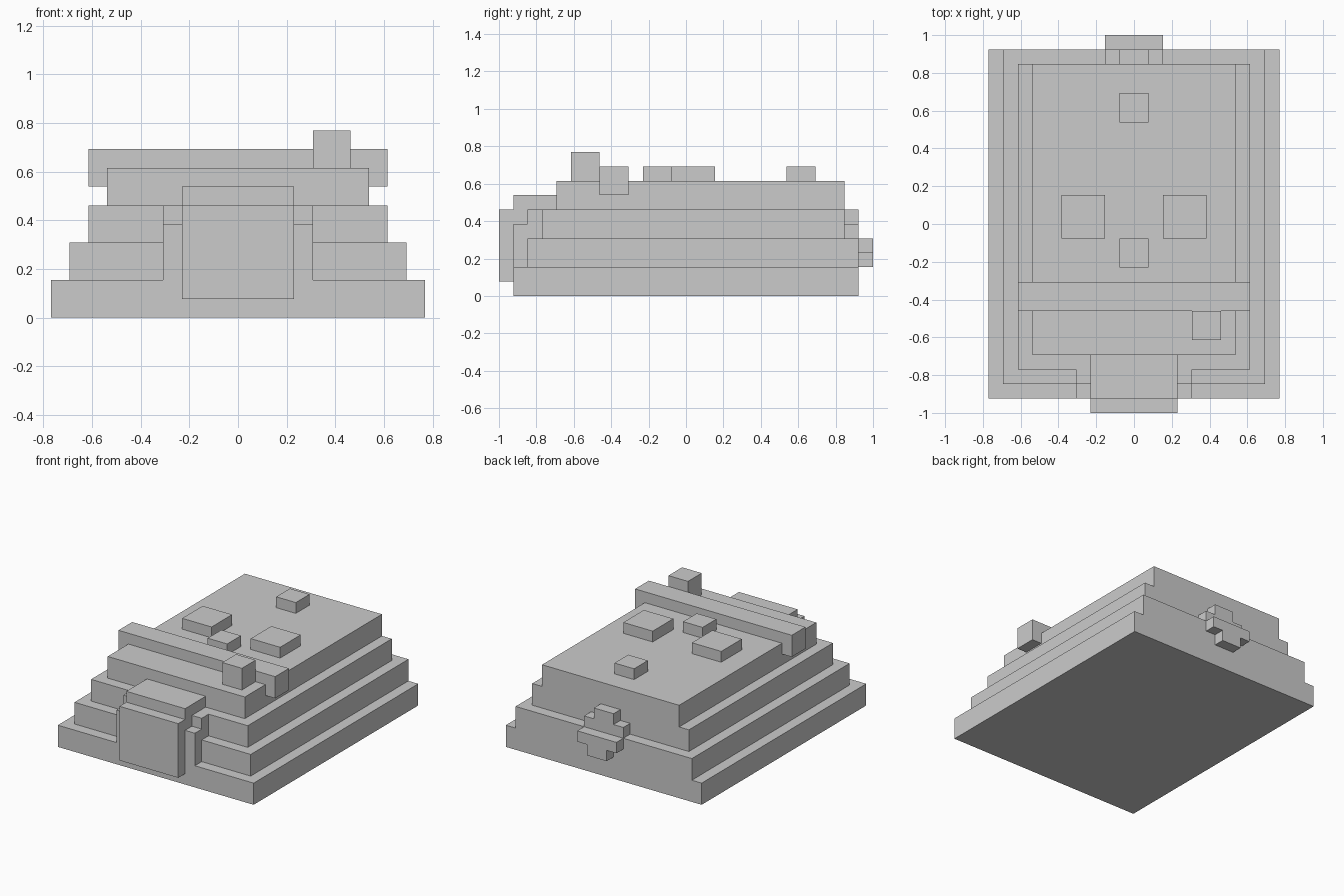
import bpy
import bmesh
from mathutils import Vector

if "Cube" in bpy.data.objects:
    bpy.data.objects.remove(bpy.data.objects["Cube"])

U = 1 / 13  # the model sits on a regular block grid, 26 blocks long


def blocks(name, boxes, mirror=False):
    """One object from boxes given in grid units as (x0, x1, y0, y1, z0, z1)."""
    bm = bmesh.new()
    for x0, x1, y0, y1, z0, z1 in boxes:
        lo, hi = Vector((x0, y0, z0)) * U, Vector((x1, y1, z1)) * U
        for v in bmesh.ops.create_cube(bm, size=1)["verts"]:
            v.co = Vector((lo[i] + (v.co[i] + 0.5) * (hi[i] - lo[i]) for i in range(3)))
    mesh = bpy.data.meshes.new(name)
    bm.to_mesh(mesh)
    bm.free()
    obj = bpy.data.objects.new(name, mesh)
    bpy.context.collection.objects.link(obj)
    if mirror:
        obj.modifiers.new("mirror", "MIRROR")
    return obj


# Stepped body: each tier is two blocks high and one block narrower
for i, back in enumerate((12, 12, 11, 11)):
    w = 10 - i
    blocks(f"body_tier_{i + 1}", [(-w, w, i - 12, back, 2 * i, 2 * i + 2)])

# Collar around the front block, stepped at the top
blocks("front_collar", [(-4, 4, -12, -11, 2, 5), (-4, 4, -11, -9, 2, 6)])

# Front block with a stepped top edge
blocks("front_block", [(-3, 3, -13, -12, 1, 6), (-3, 3, -12, -9, 2, 7)])

# Rounded knob at the back, split over the rear ledge
blocks("rear_knob", [
    (-2, 2, 11, 12, 4, 5), (-1, 1, 11, 12, 5, 6),
    (-2, 2, 12, 13, 3, 4), (-1, 1, 12, 13, 2, 3),
])

# Band across the top, overhanging the sides, and the cube in front of it
blocks("top_band", [(-8, 8, -6, -4, 7, 9)])
blocks("top_cube", [(4, 6, -8, -6, 8, 10)])

# Raised pads on the top
blocks("large_pads", [(2, 5, -1, 2, 8, 9)], mirror=True)
blocks("small_pads", [(-1, 1, y, y + 2, 8, 9) for y in (-3, 7)])
